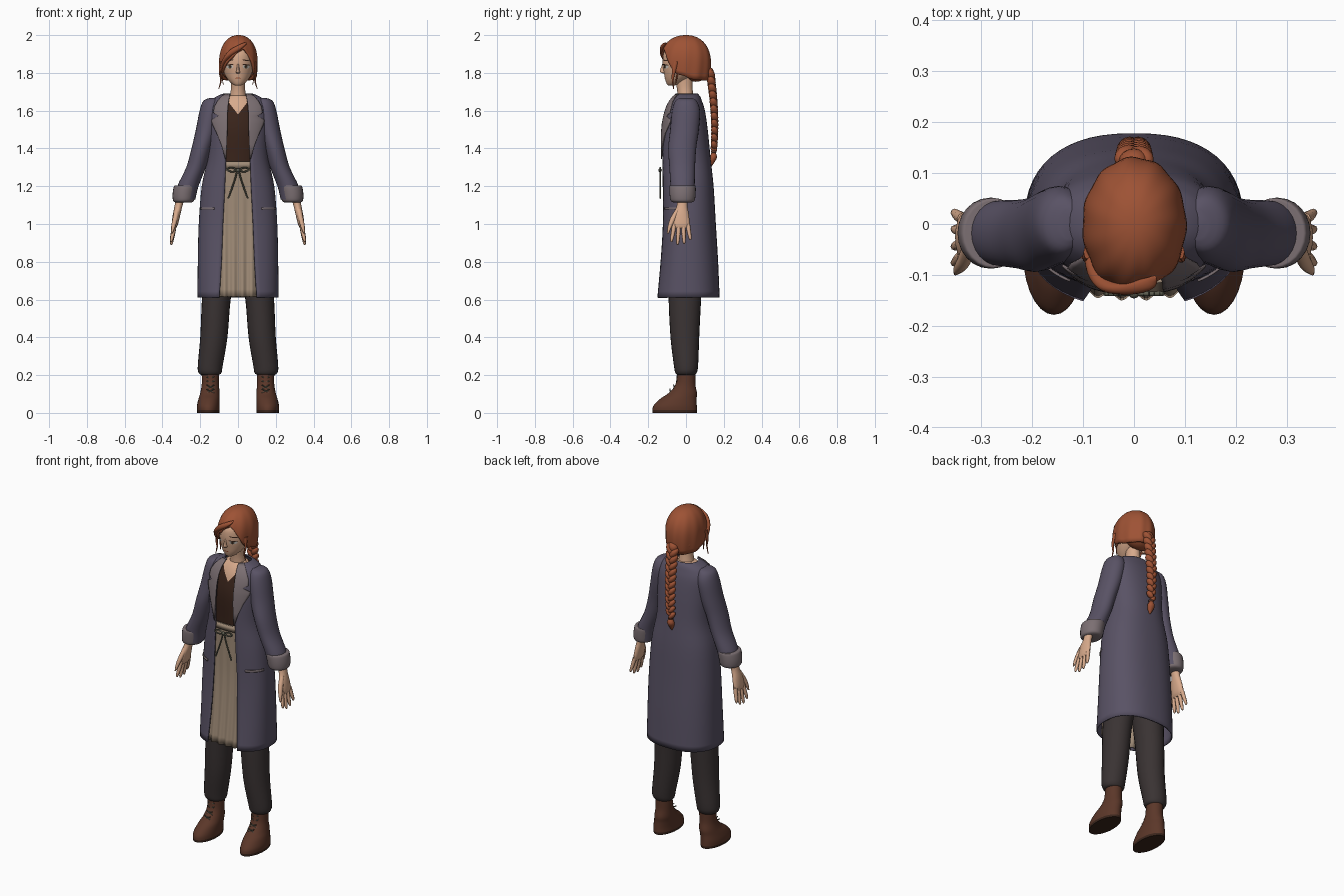
import bpy, bmesh, math
from mathutils import Vector, Matrix, Euler

cube = bpy.data.objects.get("Cube")
if cube:
    bpy.data.objects.remove(cube, do_unlink=True)


def material(name, r, g, b):
    m = bpy.data.materials.new(name)
    m.use_nodes = True
    m.diffuse_color = (r, g, b, 1)
    node = next(n for n in m.node_tree.nodes if n.type == 'BSDF_PRINCIPLED')
    node.inputs["Base Color"].default_value = (r, g, b, 1)
    node.inputs["Roughness"].default_value = 0.8
    return m


COAT = material("dusty purple cloth", .10, .085, .13)
TRIM = material("grey mauve lining", .20, .16, .17)
TROUSER = material("charcoal cloth", .042, .033, .033)
BOOT = material("brown leather", .105, .038, .022)
SHIRT = material("dark brown", .042, .018, .011)
SKIN = material("skin", .68, .40, .26)
HAIR = material("auburn hair", .34, .085, .035)
APRON = material("beige linen", .35, .26, .185)
CORD = material("olive grey cord", .11, .11, .08)
WHITE = material("eye white", .60, .56, .52)
parts = []


def finish(name, bm, mat, mirror=False, thick=0, offset=-1):
    bmesh.ops.remove_doubles(bm, verts=bm.verts, dist=1e-5)
    bmesh.ops.recalc_face_normals(bm, faces=bm.faces)
    me = bpy.data.meshes.new(name)
    bm.to_mesh(me)
    bm.free()
    me.materials.append(mat)
    ob = bpy.data.objects.new(name, me)
    bpy.context.collection.objects.link(ob)
    if thick:
        s = ob.modifiers.new("thickness", 'SOLIDIFY')
        s.thickness, s.offset = thick, offset
    if mirror:
        ob.modifiers.new("mirror", 'MIRROR').use_mirror_merge = False
    parts.append(ob)
    return ob


def add_grid(bm, rows, closed=False, caps=False):
    vs = [[bm.verts.new(p) for p in row] for row in rows]
    n = len(rows[0])
    for a, b in zip(vs, vs[1:]):
        for i in range(n if closed else n - 1):
            j = (i + 1) % n
            bm.faces.new((a[i], a[j], b[j], b[i]))
    if caps:
        bm.faces.new(vs[0])
        bm.faces.new(vs[-1])


def smooth(table, k=4):
    """Catmull-Rom refinement of a list of tuples."""
    out = []
    for i in range(len(table) - 1):
        p = [table[max(0, min(len(table) - 1, i + d))] for d in (-1, 0, 1, 2)]
        for s in range(k):
            t = s / k
            out.append(tuple(b + .5 * t * (c - a + t * (2 * a - 5 * b + 4 * c - d + t * (3 * (b - c) + d - a)))
                             for a, b, c, d in zip(*p)))
    return out + [table[-1]]


def at(table, z, key=0):
    t = sorted(table, key=lambda r: r[key])
    z = max(t[0][key], min(t[-1][key], z))
    for a, b in zip(t, t[1:]):
        if z <= b[key]:
            f = (z - a[key]) / max(b[key] - a[key], 1e-9)
            return [u + (v - u) * f for u, v in zip(a, b)]


def power(v, p):
    return math.copysign(abs(v) ** (2 / p), v)


def loft_into(bm, rings, n=24, p=2, k=4):
    rows = []
    for x, y, z, rx, ry in smooth(rings, k):
        angles = [2 * math.pi * i / n for i in range(n)]
        rows.append([(x + rx * power(math.sin(a), p), y - ry * power(math.cos(a), p), z) for a in angles])
    add_grid(bm, rows, True, True)


def loft(name, rings, mat, mirror=False, **kw):
    bm = bmesh.new()
    loft_into(bm, rings, **kw)
    return finish(name, bm, mat, mirror)


def balls(name, items, mat, mirror=False):
    bm = bmesh.new()
    for loc, size, rot in items:
        m = Matrix.LocRotScale(Vector(loc), Euler(rot), Vector(size))
        bmesh.ops.create_uvsphere(bm, u_segments=16, v_segments=10, radius=1, matrix=m)
    return finish(name, bm, mat, mirror)


def bars(name, pairs, r, mat, mirror=False):
    bm = bmesh.new()
    for a, b in pairs:
        a, b = Vector(a), Vector(b)
        m = Matrix.Translation((a + b) / 2) @ (b - a).to_track_quat('Z', 'Y').to_matrix().to_4x4()
        bmesh.ops.create_cone(bm, cap_ends=True, segments=8, radius1=r, radius2=r, depth=(b - a).length, matrix=m)
    return finish(name, bm, mat, mirror)


# Coat: height, half width, front depth, back depth, half opening
P = 2.4
coat = smooth([(.61, .215, .163, .178, .10), (.8, .213, .142, .170, .088), (1.0, .208, .128, .158, .08),
               (1.2, .192, .128, .146, .07), (1.35, .162, .13, .13, .065), (1.5, .162, .128, .115, .063),
               (1.6, .165, .108, .1, .062), (1.65, .145, .085, .085, .058), (1.675, .115, .065, .075, .053),
               (1.69, .078, .05, .062, .048)])


def coat_y(x, z):
    _, rx, front, _, _ = at(coat, z)
    return -front * (1 - min(abs(x) / rx, .98) ** P) ** (1 / P)


rows = []
for z, rx, front, back, w in coat:
    a0 = math.asin((w / rx) ** (P / 2))
    angles = [a0 + (2 * math.pi - 2 * a0) * i / 48 for i in range(49)]
    rows.append([(rx * power(math.sin(a), P), -(front if math.cos(a) > 0 else back) * power(math.cos(a), P), z)
                 for a in angles])
bm = bmesh.new()
add_grid(bm, rows)
finish("coat_body", bm, COAT, thick=.008)


def coat_patch(name, outline, mat, lift):
    bm = bmesh.new()
    rows = []
    for z, x0, x1 in outline:
        xs = [x0 + (x1 - x0) * i / 8 for i in range(9)]
        rows.append([(x, coat_y(x, z) - lift, z) for x in xs])
    add_grid(bm, rows)
    return finish(name, bm, mat, True, .005, 0)


coat_patch("lapels", [(1.345, .062, .067), (1.42, .059, .088), (1.48, .057, .112), (1.53, .056, .136),
                      (1.55, .056, .14), (1.572, .056, .104), (1.588, .055, .13), (1.62, .053, .125),
                      (1.65, .049, .108), (1.672, .045, .09), (1.688, .042, .07)], TRIM, .006)
coat_patch("pocket_edges", [(1.076, .125, .199), (1.088, .125, .199)], TRIM, .003)

# Sleeves and turned-back cuffs
loft("sleeves", [(.125, 0, 1.668, .02, .03), (.138, 0, 1.652, .045, .056), (.145, 0, 1.6, .058, .074),
                 (.165, -.008, 1.5, .058, .076), (.193, -.02, 1.4, .053, .074), (.222, -.02, 1.3, .052, .068),
                 (.265, -.018, 1.2, .056, .064), (.278, -.018, 1.13, .052, .06)], COAT, True)
loft("cuffs", [(.274, -.018, 1.205, .055, .062), (.277, -.018, 1.2, .062, .069), (.285, -.018, 1.16, .061, .069),
               (.288, -.018, 1.125, .056, .064), (.288, -.018, 1.115, .045, .05)], TRIM, True)

# Hands with fingers
bm = bmesh.new()
loft_into(bm, [(.302, -.015, 1.16, .026, .03), (.314, -.02, 1.1, .021, .028), (.325, -.026, 1.05, .02, .041),
               (.334, -.026, 1.0, .017, .046), (.338, -.026, .98, .010, .040)], n=16)
for y, dy, length in ((-.062, -.014, .095), (-.038, -.006, .11), (-.014, .004, .105), (.010, .012, .085)):
    loft_into(bm, [(.335, y, 1.0, .012, .012), (.344, y + dy / 2, 1.0 - length / 2, .011, .011),
                   (.352, y + dy, 1.01 - length, .008, .008), (.353, y + dy, 1.0 - length, .003, .003)], n=8, k=2)
loft_into(bm, [(.322, -.04, 1.08, .014, .014), (.332, -.068, 1.03, .014, .016), (.343, -.086, .985, .011, .011),
               (.350, -.096, .95, .004, .005)], n=8, k=2)
finish("hands", bm, SKIN, True)

# Shirt with a V neck cut into it
bm = bmesh.new()
loft_into(bm, [(0, 0, .95, .15, .10), (0, 0, 1.2, .14, .10), (0, 0, 1.35, .135, .105), (0, -.005, 1.5, .14, .105),
               (0, 0, 1.6, .13, .09), (0, 0, 1.65, .11, .068), (0, 0, 1.68, .055, .045)], n=32)
for s in (-1, 1):
    bmesh.ops.bisect_plane(bm, geom=bm.verts[:] + bm.edges[:] + bm.faces[:],
                           plane_co=(0, 0, 1.58), plane_no=(s * 1.3, 0, -1))
shirt = finish("shirt", bm, SHIRT)
shirt.data.materials.append(SKIN)
for f in shirt.data.polygons:
    if f.center.z > 1.58 + 1.3 * abs(f.center.x) and f.center.y < .02:
        f.material_index = 1

# Apron with soft pleats, waistband and tied cord
rows = []
for i in range(19):
    z = .615 + .715 * i / 18
    fade = .007 * (1 - i / 18)
    xs = [.125 * (j / 24 - 1) for j in range(49)]
    rows.append([(x, coat_y(x, z) + .019 + fade * math.cos(x * 130), z) for x in xs])
bm = bmesh.new()
add_grid(bm, rows)
finish("apron", bm, APRON, thick=.004)
bm = bmesh.new()
add_grid(bm, [[(x, coat_y(x, z) + .014, z) for x in [.011 * j for j in range(-10, 11)]] for z in (1.295, 1.33)])
finish("waistband", bm, APRON, thick=.006, offset=0)
Y = -.137
for name, pts in (("bow_loops", [(.004, 1.285), (.03, 1.298), (.055, 1.292), (.05, 1.28), (.025, 1.277), (.004, 1.285)]),
                  ("bow_tails", [(.004, 1.285), (.015, 1.24), (.032, 1.19), (.052, 1.135)])):
    path = [(x, Y, z) for x, z in smooth(pts, 3)]
    bars(name, list(zip(path, path[1:])), .0045, CORD, True)
balls("bow_knot", [((0, Y, 1.285), (.011, .009, .010), (0, 0, 0))], CORD)

# Trousers
loft("trousers", [(.148, 0, .2, .045, .045), (.148, 0, .212, .060, .056), (.147, 0, .25, .066, .064),
                  (.128, -.006, .4, .072, .076), (.115, -.006, .6, .076, .086), (.092, 0, .8, .085, .095),
                  (.08, 0, 1.02, .085, .095)], TROUSER, True)

# Boots with dark soles and crossed laces
boots = loft("boots", [(.157, -.06, 0, .059, .117), (.157, -.06, .014, .060, .118), (.157, -.057, .04, .060, .114),
                       (.153, -.04, .075, .056, .096), (.149, -.017, .105, .051, .075), (.146, -.003, .15, .046, .053),
                       (.146, .001, .21, .046, .049), (.146, .001, .225, .044, .046)], BOOT, True, n=28)
boots.data.materials.append(SHIRT)
for f in boots.data.polygons:
    if f.center.z < .013:
        f.material_index = 1
laces = []
for z, y in ((.115, -.090), (.137, -.070), (.159, -.055), (.181, -.052)):
    for s in (-1, 1):
        laces.append(((.146 - s * .02, y + .008, z - .009), (.146 + s * .02, y + .005, z + .011)))
bars("boot_laces", laces, .003, CORD, True)

# Head, neck, ears and nose
head = [(0, -.078, 1.733, .016, .016), (0, -.068, 1.742, .032, .034), (0, -.052, 1.765, .054, .058),
        (0, -.034, 1.795, .072, .082), (0, -.022, 1.83, .083, .100), (0, -.014, 1.87, .087, .110),
        (0, -.008, 1.91, .085, .108), (0, 0, 1.95, .065, .08), (0, 0, 1.97, .03, .04)]
loft("head", head, SKIN, n=32)
loft("neck", [(0, 0, 1.62, .055, .045), (0, -.003, 1.68, .042, .042), (0, -.008, 1.73, .037, .042),
              (0, -.015, 1.8, .04, .05)], SKIN)
balls("ears", [((.085, -.015, 1.815), (.011, .02, .03), (0, 0, 0))], SKIN, True)
loft("nose", [(0, -.115, 1.797, .006, .008), (0, -.121, 1.805, .012, .016), (0, -.121, 1.815, .008, .016),
              (0, -.118, 1.84, .006, .010), (0, -.115, 1.86, .004, .005)], SKIN, n=12)

# Painted face details, laid on the face surface
face = smooth(head)


def decal(name, cx, cz, w, h, mat, lift, tilt=0, mirror=True):
    rows = []
    for r in (.02, .35, .7, 1):
        row = []
        for i in range(20):
            a = 2 * math.pi * i / 20
            x, z = cx + r * w * math.cos(a), cz + r * (h * math.sin(a) + tilt * w * math.cos(a))
            _, cy, _, rx, ry = at(face, z, 2)
            row.append((x, cy - ry * math.sqrt(1 - min(abs(x) / rx, .99) ** 2) - lift, z))
        rows.append(row)
    bm = bmesh.new()
    add_grid(bm, rows, True)
    bm.faces.new(list(bm.verts)[:20])
    finish(name, bm, mat, mirror)


decal("eye_whites", .043, 1.833, .018, .010, WHITE, .002)
decal("irises", .042, 1.833, .009, .0098, CORD, .0035)
decal("pupils", .042, 1.833, .0045, .006, SHIRT, .005)
decal("upper_lashes", .044, 1.843, .020, .003, SHIRT, .0055, -.1)
decal("eyebrows", .045, 1.866, .021, .003, SHIRT, .003, -.15)
decal("mouth", 0, 1.772, .016, .0028, HAIR, .002, 0, False)

# Hair cap: hairline height by angle from the front
hairline = smooth([(-180, 1.757), (-110, 1.765), (-85, 1.785), (-65, 1.80), (-45, 1.835), (-20, 1.88), (5, 1.915),
                   (22, 1.925), (42, 1.875), (65, 1.80), (85, 1.785), (110, 1.765), (180, 1.757)])


def hair_point(deg, s):
    a = math.radians(deg)
    z = 2.0 - (2.0 - at(hairline, deg)[1]) * s * s
    d = (z - 1.85) / .15
    f = (1 - d ** 2.3) ** (1 / 2.2) if d > 0 else 1 - .2 * d * d
    f *= 1 + .018 * s * math.cos(a * 11 + 2.5 * s)
    return (.004 * (1 - s) + .102 * f * math.sin(a), -(.137 if math.cos(a) > 0 else .131) * f * math.cos(a), z)


bm = bmesh.new()
add_grid(bm, [[hair_point(d, s / 18) for d in range(-180, 180, 4)] for s in range(19)], True)
finish("hair_cap", bm, HAIR, thick=.012)
balls("hair_nape", [((0, .052, 1.815), (.086, .070, .062), (0, 0, 0)), ((0, .122, 1.80), (.03, .026, .03), (0, 0, 0))], HAIR)
loft("swept_fringe", [(-.093, -.055, 1.80, .005, .012), (-.083, -.088, 1.845, .010, .017),
                      (-.057, -.118, 1.885, .017, .014), (-.015, -.127, 1.922, .028, .012),
                      (.025, -.118, 1.95, .018, .012), (.04, -.105, 1.962, .004, .004)], HAIR, n=12)
loft("side_strands", [(.092, -.055, 1.86, .007, .014), (.096, -.066, 1.80, .005, .009), (.090, -.07, 1.76, .004, .005),
                      (.102, -.066, 1.715, .002, .002)], HAIR, True, n=8)
loft("loose_wisps", [(.09, -.04, 1.82, .005, .006), (.083, -.05, 1.77, .003, .004), (.078, -.055, 1.735, .001, .001)],
     HAIR, True, n=8)

# Braid: two columns of overlapping slanted lobes, a tie and a tail
lobes = []
for i in range(22):
    t, s = i / 21, (-1) ** i
    z = 1.79 - .39 * t
    y = .130 + .022 * math.sin(t * 2.2)
    r = .027 - .007 * t
    lobes.append(((s * r * .5, y, z), (r * .72, r * .85, r * 1.25), (.25, s * .65, 0)))
balls("braid", lobes, HAIR)
balls("braid_tie", [((0, .146, 1.383), (.015, .015, .010), (0, 0, 0))], BOOT)
loft("braid_tail", [(0, .146, 1.38, .010, .010), (0, .145, 1.355, .021, .019), (0, .139, 1.33, .015, .014),
                    (0, .134, 1.305, .002, .002)], HAIR, n=12)

# Smooth shading with sharp creases kept
bpy.ops.object.select_all(action='DESELECT')
for ob in parts:
    ob.select_set(True)
bpy.context.view_layer.objects.active = parts[0]
bpy.ops.object.shade_smooth_by_angle(angle=math.radians(50))
